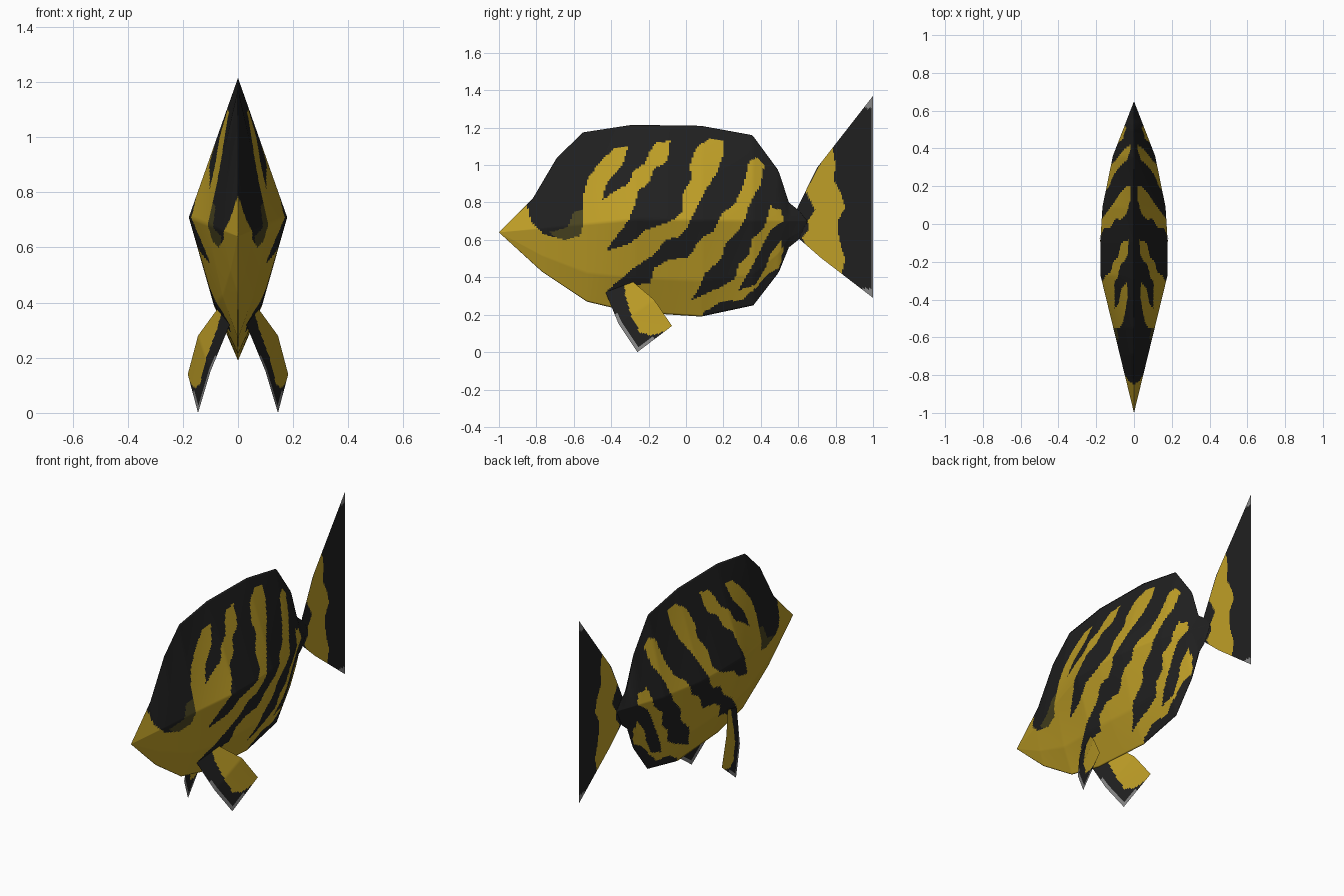
import bpy, bmesh
from mathutils import Vector

if "Cube" in bpy.data.objects:
    bpy.data.objects.remove(bpy.data.objects["Cube"])


def material(name, rgb):
    m = bpy.data.materials.new(name)
    m.diffuse_color = (*rgb, 1)
    m.use_nodes = True
    m.node_tree.nodes["Principled BSDF"].inputs["Base Color"].default_value = m.diffuse_color
    return m


MATS = [material("golden yellow", (0.52, 0.345, 0.02)),
        material("soft black", (0.0145, 0.0145, 0.0145)),
        material("fin edge grey", (0.24, 0.24, 0.24)),
        material("olive eye patch", (0.07, 0.06, 0.015))]
YELLOW, BLACK, GREY, OLIVE = range(4)


def lerp_table(table, t):
    """Piecewise linear lookup in a list of (t, value)."""
    for (a, va), (b, vb) in zip(table, table[1:]):
        if t <= b:
            return va + (vb - va) * max(0, (t - a) / (b - a))
    return table[-1][1]


def inside(poly, y, z):
    hit = False
    for (y1, z1), (y2, z2) in zip(poly, poly[1:] + poly[:1]):
        if (z1 > z) != (z2 > z) and y < (y2 - y1) * (z - z1) / (z2 - z1) + y1:
            hit = not hit
    return hit


def sheet(name, point, nu, nv, colour, mirror):
    """Fine grid surface point(u, v), coloured per face by colour(centre, u, v)."""
    bm = bmesh.new()
    g = [[bm.verts.new(point(i / nu, j / nv)) for j in range(nv + 1)] for i in range(nu + 1)]
    for i in range(nu):
        for j in range(nv):
            f = bm.faces.new((g[i][j], g[i][j + 1], g[i + 1][j + 1], g[i + 1][j]))
            f.material_index = colour(f.calc_center_median(), (i + .5) / nu, (j + .5) / nv)
            f.smooth = True
    bmesh.ops.remove_doubles(bm, verts=bm.verts, dist=1e-5)
    me = bpy.data.meshes.new(name)
    bm.to_mesh(me)
    bm.free()
    for m in MATS:
        me.materials.append(m)
    ob = bpy.data.objects.new(name, me)
    bpy.context.collection.objects.link(ob)
    if mirror:
        mod = ob.modifiers.new("mirror", 'MIRROR')
        mod.use_clip = True
    return ob


# Body outline, ridge height and half width along the length
TOP = [(-1, .64), (-.82, .82), (-.69, 1.04), (-.55, 1.175), (-.29, 1.215), (.08, 1.21),
       (.355, 1.16), (.495, .97), (.55, .80), (.6, .76), (.65, .70)]
BOTTOM = [(-1, .64), (-.77, .43), (-.53, .27), (-.3, .215), (.08, .19), (.36, .25),
          (.495, .425), (.55, .56), (.6, .60), (.65, .70)]
RIDGE = [(-1, .64), (-.27, .71), (.65, .70)]
WIDTH = [(-1, 0), (-.27, .178), (-.09, .178), (.09, .167), (.36, .112), (.65, 0)]


def body_point(u, v):
    y = -1 + 1.65 * u
    t, b, r, w = (lerp_table(k, y) for k in (TOP, BOTTOM, RIDGE, WIDTH))
    low = r + (b - r) * .63
    z = lerp_table([(0, t), (.5, r), (.8, low), (1, b)], v)
    x = lerp_table([(0, 0), (.5, w), (.8, w * .49), (1, 0)], v)
    return x, y, z


# Black markings in side view (y, z)
HEAD = [(-.85, .79), (-.83, .70), (-.76, .63), (-.65, .60), (-.57, .62), (-.545, .70),
        (-.555, .80), (-.53, .92), (-.46, 1.02), (-.38, 1.09), (-.29, 1.11), (-.29, 1.3), (-.9, 1.3)]
BACK = [(-.35, 1.1), (-.08, 1.13), (.05, 1.09), (.13, 1.145), (.2, 1.13), (.33, 1.02),
        (.38, 1.04), (.42, 1.0), (.41, .9), (.46, .77), (.51, .76), (.52, .70), (.51, .62),
        (.52, .5), (.7, .5), (.7, 1.3), (-.35, 1.3)]
STRIPE_1 = [(-.30, 1.12), (-.15, 1.13), (-.19, 1.08), (-.22, 1.01), (-.28, .97), (-.31, .90),
            (-.38, .86), (-.45, .81), (-.42, .91), (-.34, 1.0)]
STRIPE_2 = [(-.08, 1.15), (-.10, 1.02), (-.17, .98), (-.20, .90), (-.26, .86), (-.27, .79),
            (-.31, .70), (-.38, .61), (-.43, .54), (-.30, .58), (-.22, .65), (-.08, .70),
            (-.02, .75), (-.02, .84), (.03, .93), (.02, 1.0), (.05, 1.08), (.12, 1.16)]
STRIPE_3 = [(.20, 1.14), (.20, 1.06), (.16, .95), (.10, .86), (.05, .76), (.02, .69),
            (-.03, .62), (-.11, .60), (-.17, .52), (-.28, .45), (-.42, .33), (-.37, .29),
            (-.26, .36), (-.19, .37), (-.17, .45), (-.10, .49), (.02, .51), (.07, .60),
            (.15, .65), (.19, .74), (.26, .79), (.31, .90), (.34, 1.03), (.3, 1.2)]
STRIPE_4 = [(.42, 1.01), (.40, .90), (.34, .79), (.31, .70), (.28, .65), (.21, .58),
            (.19, .50), (.10, .42), (.07, .34), (.03, .28), (.17, .34), (.26, .39),
            (.28, .47), (.34, .52), (.35, .60), (.42, .67), (.45, .78), (.52, .9)]
STRIPE_5 = [(.52, .70), (.45, .65), (.40, .55), (.37, .49), (.33, .42), (.28, .33),
            (.37, .36), (.42, .44), (.45, .52), (.51, .60), (.54, .65)]
REAR = [(.53, .6), (.50, .45), (.44, .42), (.38, .35), (.3, .28), (.19, .27), (.09, .21),
        (.09, .1), (.6, .1), (.6, .6)]
MARKINGS = [HEAD, BACK, STRIPE_1, STRIPE_2, STRIPE_3, STRIPE_4, STRIPE_5, REAR]
EYE = [(-.73, .64), (-.63, .67), (-.60, .75), (-.54, .76), (-.54, .66), (-.58, .61), (-.66, .59)]


def body_colour(c, u, v):
    if not any(inside(p, c.y, c.z) for p in MARKINGS):
        return YELLOW
    return OLIVE if inside(EYE, c.y, c.z) else BLACK


sheet("fish_body", body_point, 165, 100, body_colour, True)

# Tail fin: flat fan
TAIL_TOP = [(.57, .71), (.6, .78), (.7, .985), (1, 1.37)]
TAIL_LOW = [(.57, .69), (.6, .61), (.72, .505), (1, .29)]
TAIL_YELLOW = [(.64, .86), (.78, 1.12), (.80, 1.0), (.79, .92), (.83, .85), (.85, .77),
               (.81, .70), (.82, .6), (.85, .5), (.83, .40), (.70, .48), (.62, .61),
               (.66, .66), (.65, .70), (.69, .76), (.66, .82)]


def tail_point(u, v):
    y = .57 + .43 * u
    t, b = lerp_table(TAIL_TOP, y), lerp_table(TAIL_LOW, y)
    return 0, y, t + (b - t) * v


def tail_colour(c, u, v):
    if inside(TAIL_YELLOW, c.y, c.z):
        return YELLOW
    return GREY if c.y > .992 or c.z > 1.305 or (c.z < .34 and c.y > .9) else BLACK


sheet("tail_fin", tail_point, 60, 80, tail_colour, False)

# Belly fins: two bent panels on each side, front edge and rear edge from base to tip
FRONT = [(0, Vector((.03, -.43, .32))), (.5, Vector((.10, -.36, .15))), (1, Vector((.145, -.26, 0)))]
BACK_EDGE = [(0, Vector((.065, -.30, .39))), (.5, Vector((.145, -.17, .28))), (1, Vector((.182, -.075, .14)))]


def fin_colour(c, u, v):
    if (u < .08 and v > .35) or (v > .95 and u < .5):
        return GREY
    edge = lerp_table([(0, .75), (.2, .5), (.5, .35), (.8, .3), (.93, .5), (1, .8)], v)
    return BLACK if u < edge else YELLOW


sheet("belly_fins", lambda u, v: lerp_table(FRONT, v).lerp(lerp_table(BACK_EDGE, v), u),
      24, 40, fin_colour, True)
